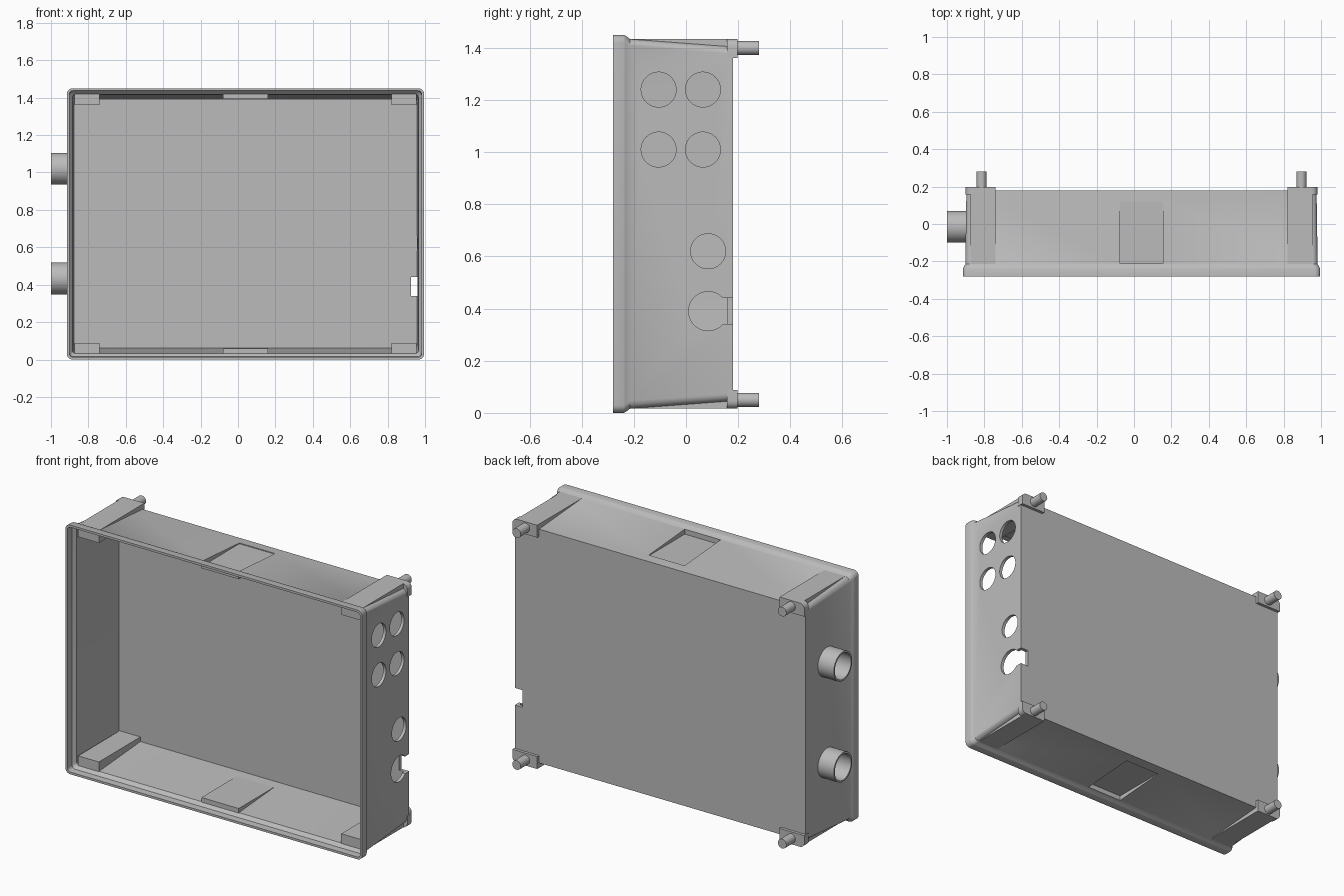
import bpy, bmesh, math
from mathutils import Matrix, Vector

cube = bpy.data.objects.get("Cube")
if cube:
    bpy.data.objects.remove(cube, do_unlink=True)

GREY = bpy.data.materials.new("plain grey")
GREY.use_nodes = True
GREY.diffuse_color = (0.5, 0.5, 0.5, 1)
GREY.node_tree.nodes["Principled BSDF"].inputs["Base Color"].default_value = (0.5, 0.5, 0.5, 1)

HEIGHT = 1.45
MID_X = 0.04   # centre of the case, offset by the side sockets


def finish(name, bm):
    bmesh.ops.recalc_face_normals(bm, faces=bm.faces)
    mesh = bpy.data.meshes.new(name)
    bm.to_mesh(mesh)
    bm.free()
    mesh.materials.append(GREY)
    ob = bpy.data.objects.new(name, mesh)
    bpy.context.collection.objects.link(ob)
    return ob


def activate(ob):
    bpy.ops.object.select_all(action='DESELECT')
    ob.select_set(True)
    bpy.context.view_layer.objects.active = ob


def smooth(ob):
    activate(ob)
    bpy.ops.object.shade_smooth_by_angle(angle=math.radians(35))


def box(name, x0, x1, y0, y1, z0, z1):
    bm = bmesh.new()
    size = Matrix.Diagonal((x1 - x0, y1 - y0, z1 - z0, 1))
    place = Matrix.Translation(((x0 + x1) / 2, (y0 + y1) / 2, (z0 + z1) / 2))
    bmesh.ops.create_cube(bm, size=1, matrix=place @ size)
    return finish(name, bm)


def cylinder(name, radius, start, end, sides=32):
    a, b = Vector(start), Vector(end)
    turn = (b - a).to_track_quat('Z', 'Y').to_matrix().to_4x4()
    bm = bmesh.new()
    bmesh.ops.create_cone(bm, cap_ends=True, segments=sides, radius1=radius, radius2=radius,
                          depth=(b - a).length, matrix=Matrix.Translation((a + b) / 2) @ turn)
    return finish(name, bm)


def prism(name, x0, x1, profile):
    """Extrude a (y, z) outline along x."""
    bm = bmesh.new()
    face = bm.faces.new([bm.verts.new((x0, y, z)) for y, z in profile])
    out = bmesh.ops.extrude_face_region(bm, geom=[face])
    verts = [v for v in out["geom"] if isinstance(v, bmesh.types.BMVert)]
    bmesh.ops.translate(bm, verts=verts, vec=(x1 - x0, 0, 0))
    return finish(name, bm)


def cut(target, cutter, keep=False):
    activate(target)
    mod = target.modifiers.new("cut", 'BOOLEAN')
    mod.operation = 'DIFFERENCE'
    mod.solver = 'EXACT'
    mod.object = cutter
    bpy.ops.object.modifier_apply(modifier=mod.name)
    if not keep:
        bpy.data.objects.remove(cutter, do_unlink=True)


def ring(bm, y, half_x, half_z, r, steps=6):
    """Rounded rectangle of vertices at depth y."""
    verts = []
    for i, (sx, sz) in enumerate([(1, 1), (-1, 1), (-1, -1), (1, -1)]):
        for k in range(steps + 1):
            a = math.pi / 2 * (i + k / steps)
            verts.append(bm.verts.new((MID_X + sx * (half_x - r) + r * math.cos(a), y,
                                       HEIGHT / 2 + sz * (half_z - r) + r * math.sin(a))))
    return verts


# Case: drafted tray with a stepped rim, lofted outside then inside
bm = bmesh.new()
sections = [
    (0.18, 0.936, 0.680, 0.03),
    (-0.215, 0.942, 0.709, 0.03),
    (-0.232, 0.952, 0.722, 0.03),
    (-0.24, 0.955, 0.725, 0.03),
    (-0.28, 0.955, 0.725, 0.03),
    (-0.28, 0.942, 0.712, 0.02),
    (-0.24, 0.940, 0.710, 0.02),
    (-0.22, 0.924, 0.692, 0.015),
    (0.16, 0.918, 0.664, 0.015),
]
rings = [ring(bm, *s) for s in sections]
for a, b in zip(rings, rings[1:]):
    for i in range(len(a)):
        j = (i + 1) % len(a)
        bm.faces.new((a[i], a[j], b[j], b[i]))
bm.faces.new(rings[0])
bm.faces.new(rings[-1])
case = finish("case", bm)

# Round openings in the left side
for y, z, r in [(-0.105, 1.24, 0.067), (0.065, 1.24, 0.067), (-0.105, 1.01, 0.067),
                (0.065, 1.01, 0.067), (0.085, 0.62, 0.067), (0.085, 0.39, 0.075)]:
    cut(case, cylinder("hole_cutter", r, (0.9, y, z), (1.1, y, z), 48))
cut(case, box("notch_cutter", 0.925, 1.1, 0.13, 0.3, 0.34, 0.44))

# Latch pockets: flat-floored ramps sunk in the top and bottom walls
for label, flip in [("top", False), ("bottom", True)]:
    def side(z):
        return HEIGHT - z if flip else z
    outline = [(-0.222, 1.392), (-0.222, 1.426), (0.1, 1.401), (0.1, 1.392)]
    latch = prism(label + "_latch_block", -0.08, 0.16, [(y, side(z)) for y, z in outline])
    z0, z1 = sorted((side(1.405), side(1.5)))
    pocket = box("pocket_cutter", -0.075, 0.155, -0.21, 0.12, z0, z1)
    cut(latch, pocket, keep=True)
    cut(case, pocket)

    # Corner blocks, feet and mounting pins
    for name, s in [("left", 1), ("right", -1)]:
        def span(a, b):
            return sorted((MID_X + s * a, MID_X + s * b))
        za, zb = sorted((side(1.362), side(1.434)))
        box(f"{label}_{name}_corner_block", *span(0.78, 0.914), -0.222, 0.17, za, zb)
        foot = box(f"{label}_{name}_foot", *span(0.78, 0.94), 0.157, 0.197, za, zb)
        # round the outer corner of the foot
        bm = bmesh.new()
        bm.from_mesh(foot.data)
        corner_x, corner_z = MID_X + s * 0.94, side(1.434)
        edges = [e for e in bm.edges if all(abs(v.co.x - corner_x) < 0.001 and
                                            abs(v.co.z - corner_z) < 0.001 for v in e.verts)]
        bmesh.ops.bevel(bm, geom=edges, offset=0.03, segments=6, profile=0.5, affect='EDGES')
        bm.to_mesh(foot.data)
        bm.free()
        smooth(foot)
        px, pz = MID_X + s * 0.855, side(1.4)
        smooth(cylinder(f"{label}_{name}_pin", 0.027, (px, 0.18, pz), (px, 0.28, pz)))

smooth(case)

# Hollow round sockets on the right side
for name, z in [("upper_socket", 1.02), ("lower_socket", 0.433)]:
    tube = cylinder(name, 0.085, (-1.0, -0.015, z), (-0.89, -0.015, z), 48)
    cut(tube, cylinder("bore_cutter", 0.075, (-1.1, -0.015, z), (-0.905, -0.015, z), 48))
    smooth(tube)
